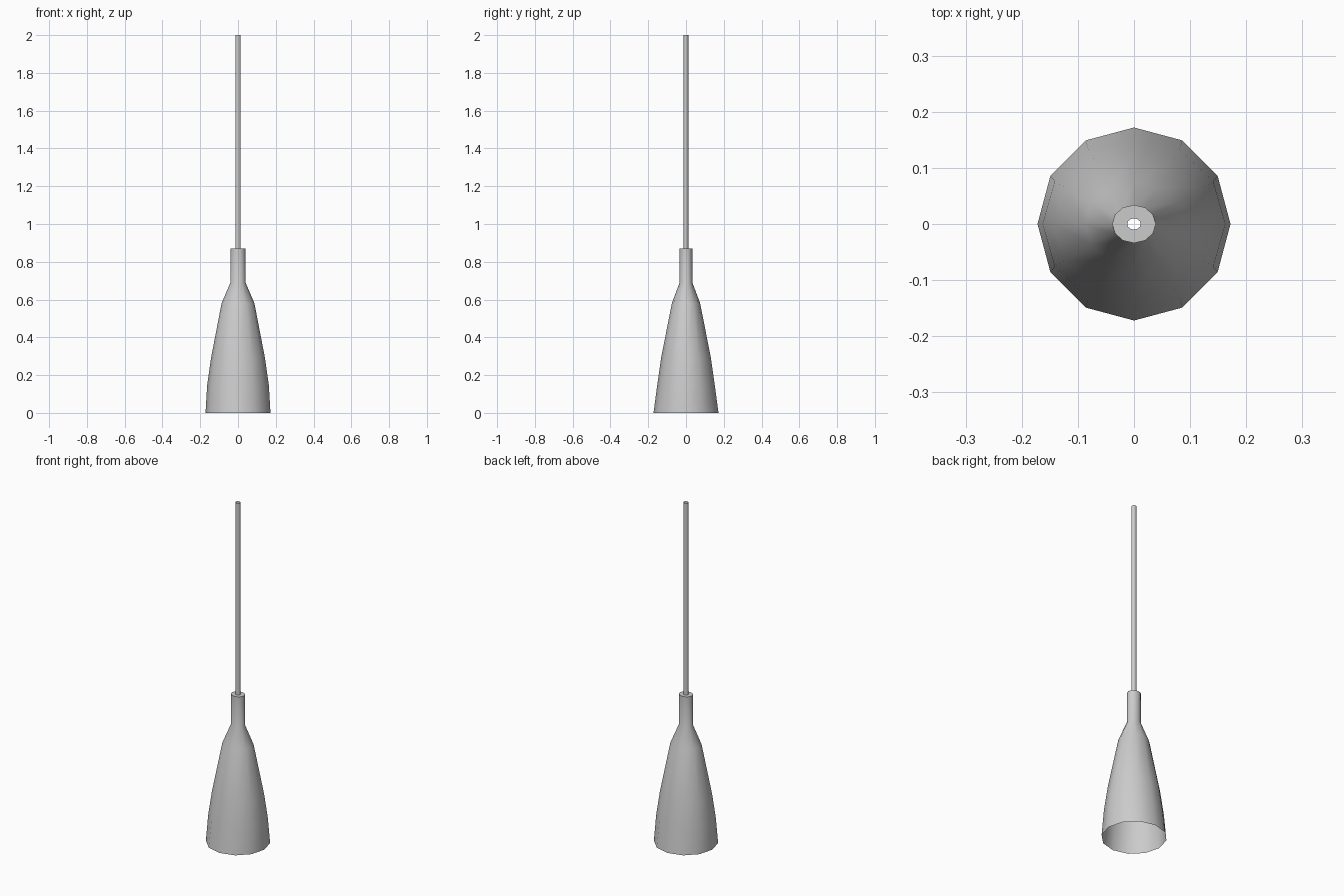
import bpy, bmesh, math

cube = bpy.data.objects.get("Cube")
if cube:
    bpy.data.objects.remove(cube, do_unlink=True)

grey = bpy.data.materials.new("plain_grey")
grey.use_nodes = True
COLOUR = (0.6, 0.6, 0.6, 1)
grey.diffuse_color = COLOUR
grey.node_tree.nodes["Principled BSDF"].inputs["Base Color"].default_value = COLOUR


def loft(name, rings, sides=12):
    """Join elliptical rings (x radius, y radius, z) into an open shell."""
    bm = bmesh.new()
    loops = []
    for rx, ry, z in rings:
        angles = [2 * math.pi * i / sides for i in range(sides)]
        loops.append([bm.verts.new((rx * math.cos(a), ry * math.sin(a), z)) for a in angles])
    for low, high in zip(loops, loops[1:]):
        for i in range(sides):
            j = (i + 1) % sides
            bm.faces.new((low[i], low[j], high[j], high[i]))
    mesh = bpy.data.meshes.new(name)
    bm.to_mesh(mesh)
    bm.free()
    mesh.materials.append(grey)
    obj = bpy.data.objects.new(name, mesh)
    bpy.context.collection.objects.link(obj)
    bpy.ops.object.select_all(action="DESELECT")
    obj.select_set(True)
    bpy.context.view_layer.objects.active = obj
    bpy.ops.object.shade_smooth_by_angle(angle=math.radians(40))
    return obj


# Bell-shaped shade, open below, with a narrow neck and a flat collar on top
loft("lamp_shade", [
    (0.172, 0.172, 0),
    (0.163, 0.152, 0.15),
    (0.143, 0.132, 0.29),
    (0.087, 0.075, 0.58),
    (0.04, 0.034, 0.69),
    (0.039, 0.034, 0.87),
    (0.012, 0.01, 0.87),
])

# Hollow cord rising from the collar
loft("hanging_cord", [(0.014, 0.012, 0.87), (0.014, 0.012, 2)])
